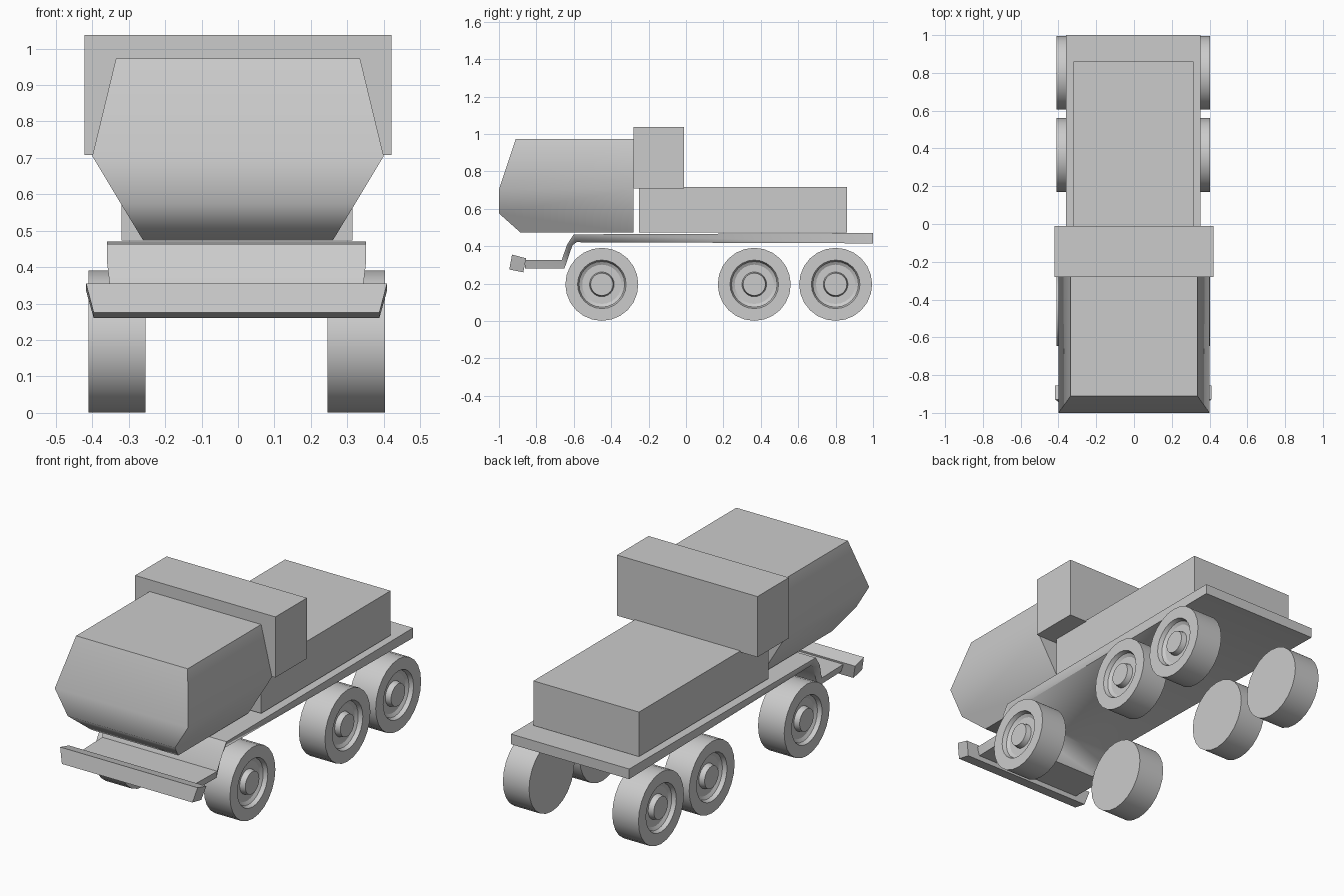
import bpy, bmesh, math

if "Cube" in bpy.data.objects:
    bpy.data.objects.remove(bpy.data.objects["Cube"])


def finish(name, bm, angle=None):
    bmesh.ops.recalc_face_normals(bm, faces=bm.faces)
    mesh = bpy.data.meshes.new(name)
    bm.to_mesh(mesh)
    bm.free()
    ob = bpy.data.objects.new(name, mesh)
    bpy.context.collection.objects.link(ob)
    if angle:
        bpy.ops.object.select_all(action='DESELECT')
        ob.select_set(True)
        bpy.context.view_layer.objects.active = ob
        bpy.ops.object.shade_smooth_by_angle(angle=math.radians(angle))
    return ob


def box(name, x0, x1, y0, y1, z0, z1):
    bm = bmesh.new()
    bmesh.ops.create_cube(bm, size=1)
    for v in bm.verts:
        v.co = ((x0 + x1) / 2 + v.co.x * (x1 - x0),
                (y0 + y1) / 2 + v.co.y * (y1 - y0),
                (z0 + z1) / 2 + v.co.z * (z1 - z0))
    return finish(name, bm)


def side_profile(name, points, caps, cx=0, angle=None):
    """Points are (y, z, half width); caps list the side faces by index."""
    bm = bmesh.new()
    left, right = [[bm.verts.new((cx + s * w, y, z)) for y, z, w in points]
                   for s in (-1, 1)]
    n = len(points)
    for i in range(n):
        j = (i + 1) % n
        bm.faces.new((left[i], left[j], right[j], right[i]))
    for side in (left, right):
        for cap in caps:
            bm.faces.new([side[i] for i in cap])
    return finish(name, bm, angle)


def strip(name, top, bottom, cx=0, angle=None):
    """Plate of varying width from matching top and bottom paths."""
    n = len(top)
    caps = []
    for i in range(n - 1):
        a, b, c, d = i, i + 1, 2 * n - 2 - i, 2 * n - 1 - i
        caps += [(a, b, d), (b, c, d)]
    return side_profile(name, top + bottom[::-1], caps, cx, angle)


def wheel(name, side, y):
    # lathe profile: (x along axle, radius), inner face to hub
    prof = [(.25, 0), (.25, .195), (.407, .195), (.407, .13), (.385, .122),
            (.375, .105), (.375, .066), (.405, .06), (.405, 0)]
    bm = bmesh.new()
    vs = [bm.verts.new((x, 0, r)) for x, r in prof]
    es = [bm.edges.new(p) for p in zip(vs, vs[1:])]
    bmesh.ops.spin(bm, geom=vs + es, cent=(0, 0, 0), axis=(1, 0, 0),
                   angle=math.tau, steps=24, use_duplicate=False)
    bmesh.ops.remove_doubles(bm, verts=bm.verts, dist=.0005)
    for v in bm.verts:
        v.co = (side * v.co.x - .004, v.co.y + y, v.co.z + .196)
    return finish(name, bm, 30)


# Cab with sloped nose and tapering flanks
side_profile("cab",
             [(-.28, .973, .335), (-.91, .973, .335), (-1, .705, .40),
              (-1, .575, .322), (-.885, .473, .26), (-.28, .473, .26),
              (-.28, .705, .40)],
             [(0, 1, 2, 6), (2, 3, 4, 5, 6)], angle=50)
# close the hole between flank corner rows is part of the profile above

# Raised box behind the cab and long rear body
box("equipment_box", -.422, .421, -.28, -.01, .708, 1.037)
box("rear_body", -.32, .314, -.25, .86, .473, .715)

# Chassis plate that drops toward the bumper
strip("chassis",
      [(1, .47, .355), (-.60, .463, .355), (-.635, .41, .355),
       (-.665, .325, .345), (-.86, .325, .34)],
      [(1, .415, .355), (-.585, .421, .337), (-.607, .405, .335),
       (-.65, .28, .33), (-.86, .28, .325)], cx=-.004, angle=50)

# Front bumper
strip("bumper",
      [(-.93, .355, .413), (-.855, .335, .413)],
      [(-.945, .275, .392), (-.87, .26, .392)], cx=-.004)

# Three axles of wheels
for axle, y in (("front", -.45), ("middle", .365), ("rear", .80)):
    for label, s in (("left", -1), ("right", 1)):
        wheel(f"{axle}_{label}_wheel", s, y)
